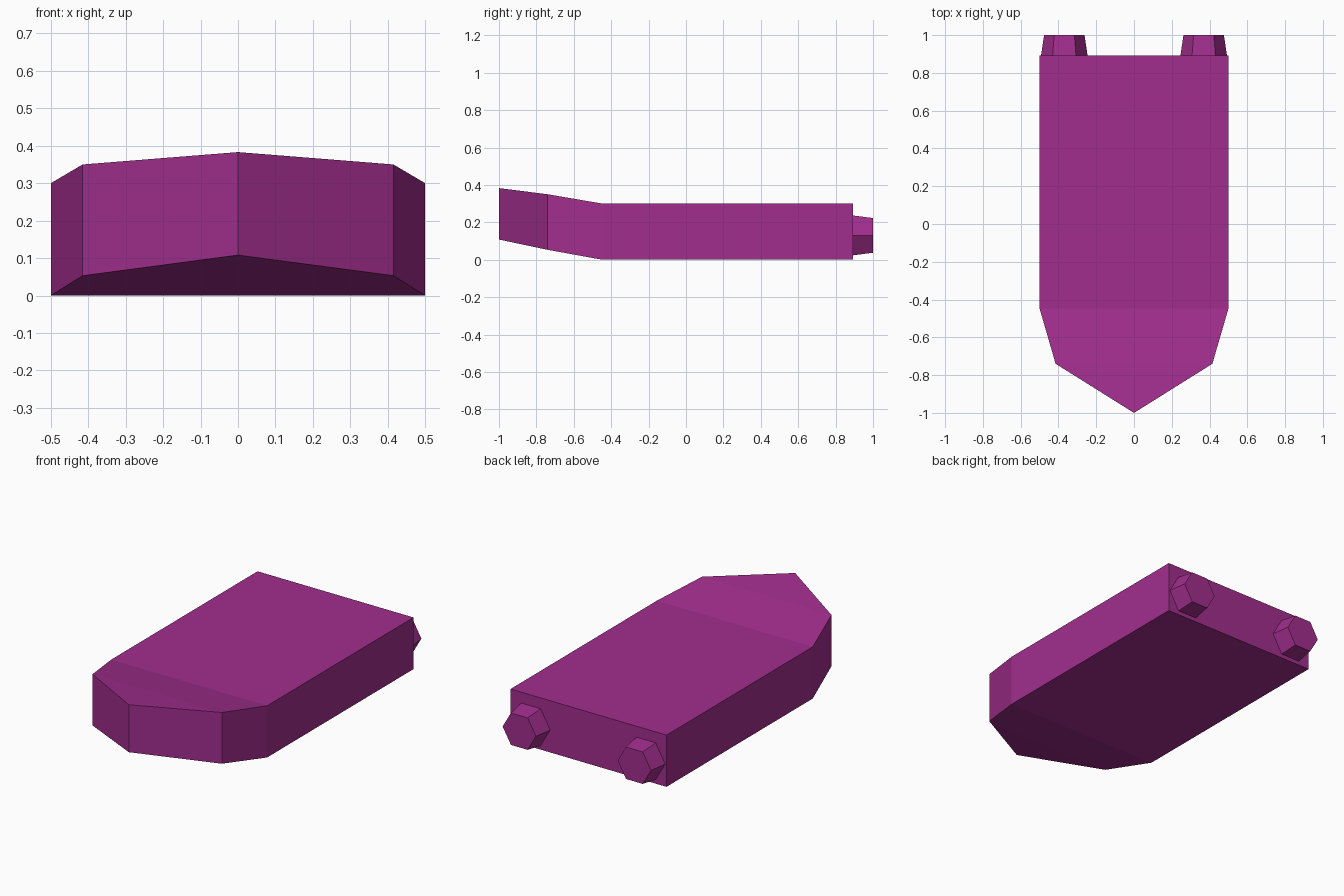
import bpy
import bmesh
from math import pi
from mathutils import Matrix

cube = bpy.data.objects.get("Cube")
if cube:
    bpy.data.objects.remove(cube)

PURPLE = (0.36, 0.027, 0.27, 1)
purple = bpy.data.materials.new("purple")
purple.use_nodes = True
purple.diffuse_color = PURPLE
purple.node_tree.nodes["Principled BSDF"].inputs["Base Color"].default_value = PURPLE


def add_object(name, bm):
    bmesh.ops.recalc_face_normals(bm, faces=bm.faces)
    mesh = bpy.data.meshes.new(name)
    bm.to_mesh(mesh)
    bm.free()
    mesh.materials.append(purple)
    obj = bpy.data.objects.new(name, mesh)
    bpy.context.collection.objects.link(obj)
    return obj


# Hull: stations from stern to shoulder as (half width, y, bottom, top)
REAR = 0.893
stations = [(0.5, REAR, 0, 0.3), (0.5, -0.447, 0, 0.3), (0.415, -0.74, 0.053, 0.35)]
nose = (-1, 0.108, 0.383)

bm = bmesh.new()
rings = [[bm.verts.new(p) for p in ((-w, y, lo), (w, y, lo), (w, y, hi), (-w, y, hi))]
         for w, y, lo, hi in stations]
bm.faces.new(rings[0])
for a, b in zip(rings, rings[1:]):
    for i in range(4):
        j = (i + 1) % 4
        bm.faces.new((a[i], a[j], b[j], b[i]))

# Pointed bow closing the last station
low, high = [bm.verts.new((0, nose[0], z)) for z in nose[1:]]
bl, br, tr, tl = rings[-1]
bm.faces.new((bl, br, low))
bm.faces.new((tl, tr, high))
bm.faces.new((bl, low, high, tl))
bm.faces.new((br, tr, high, low))
add_object("hull", bm)

# Tapered hexagonal thrusters on the stern
for side, x in (("left", 0.369), ("right", -0.369)):
    bm = bmesh.new()
    bmesh.ops.create_cone(bm, cap_ends=True, segments=6, radius1=0.123,
                          radius2=0.107, depth=1 - REAR)
    # Lay the cone along y with flat sides up and down
    bmesh.ops.transform(bm, verts=bm.verts, matrix=Matrix.Rotation(-pi / 2, 4, "X")
                        @ Matrix.Rotation(pi / 6, 4, "Z"))
    top = max(v.co.z for v in bm.verts)
    if sum(abs(v.co.z - top) < 1e-4 for v in bm.verts) < 2:
        bmesh.ops.rotate(bm, verts=bm.verts, matrix=Matrix.Rotation(pi / 6, 3, "Y"))
    thruster = add_object(side + "_thruster", bm)
    thruster.location = (x, (1 + REAR) / 2, 0.13)
